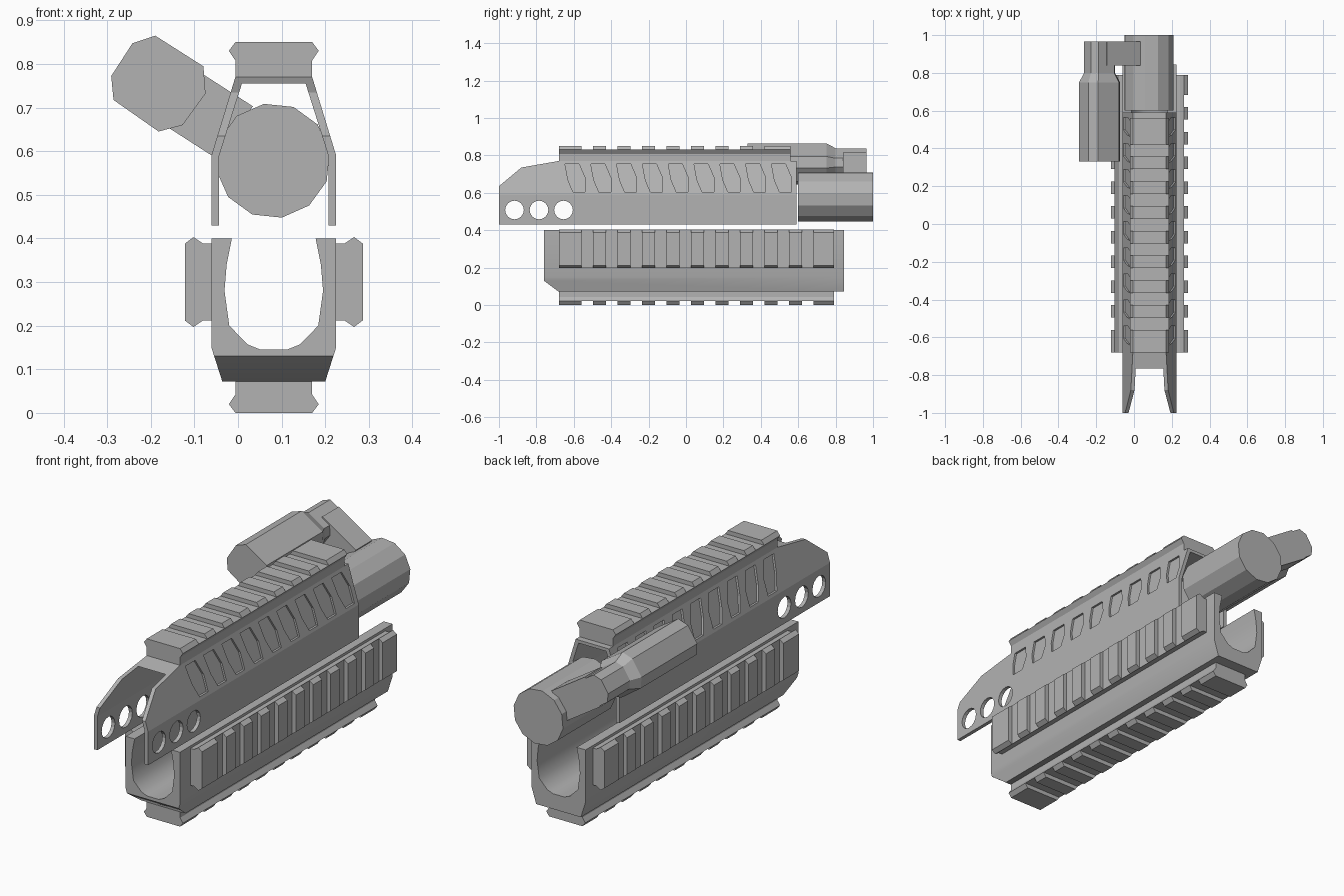
import bpy, bmesh, math
from mathutils import Vector

if "Cube" in bpy.data.objects:
    bpy.data.objects.remove(bpy.data.objects["Cube"])

CX = 0.082  # centre line of the assembly

grey = bpy.data.materials.new("mid_grey")
grey.use_nodes = True
grey.diffuse_color = (0.45, 0.45, 0.45, 1)
grey.node_tree.nodes["Principled BSDF"].inputs["Base Color"].default_value = grey.diffuse_color


def loft(bm, rings):
    """Skin a list of equal-length point rings and cap both ends."""
    rows = [[bm.verts.new(p) for p in ring] for ring in rings]
    for a, b in zip(rows, rows[1:]):
        for i in range(len(a)):
            j = (i + 1) % len(a)
            bm.faces.new((a[i], a[j], b[j], b[i]))
    bm.faces.new(rows[0][::-1])
    bm.faces.new(rows[-1])


def along_y(bm, outline, y0, y1):
    loft(bm, [[(x, y, z) for x, z in outline] for y in (y0, y1)])


def along_x(bm, outline, x0, x1):
    loft(bm, [[(x, y, z) for y, z in outline] for x in (x0, x1)])


def finish(bm, name):
    bmesh.ops.recalc_face_normals(bm, faces=bm.faces)
    mesh = bpy.data.meshes.new(name)
    bm.to_mesh(mesh)
    bm.free()
    mesh.materials.append(grey)
    obj = bpy.data.objects.new(name, mesh)
    bpy.context.collection.objects.link(obj)
    return obj


def activate(obj):
    bpy.ops.object.select_all(action='DESELECT')
    obj.select_set(True)
    bpy.context.view_layer.objects.active = obj


def carve(obj, bm, operation):
    cutter = finish(bm, "cutter")
    cutter.hide_render = True
    mod = obj.modifiers.new("carve", 'BOOLEAN')
    mod.operation, mod.object, mod.solver = operation, cutter, 'EXACT'
    activate(obj)
    bpy.ops.object.modifier_apply(modifier=mod.name)
    bpy.data.objects.remove(cutter)


def mirrored(half):
    """Half outline as (offset from centre, z), completed on the other side."""
    return [(CX + x, z) for x, z in half] + [(CX - x, z) for x, z in reversed(half)]


# Upper cover: folded sheet trimmed to its side outline
bm = bmesh.new()
outer = [(0.143, 0.43), (0.143, 0.59), (0.088, 0.77)]
inner = [(0.073, 0.755), (0.125, 0.59), (0.125, 0.43)]
section = ([(CX + x, z) for x, z in outer] + [(CX - x, z) for x, z in outer[::-1]]
           + [(CX - x, z) for x, z in inner[::-1]] + [(CX + x, z) for x, z in inner])
along_y(bm, section, -1.0, 0.59)
cover = finish(bm, "upper_cover")
bm = bmesh.new()
along_x(bm, [(-1.1, 0.3), (-1.0, 0.3), (-1.0, 0.635), (-0.88, 0.735), (-0.68, 0.77),
             (-0.68, 0.9), (-1.1, 0.9)], -0.5, 0.6)
carve(cover, bm, 'DIFFERENCE')

# Round holes and slanted vent pockets in the cover
bm = bmesh.new()
for k in range(3):
    ring = [(-0.917 + 0.131 * k + 0.05 * math.cos(t * math.pi / 8),
             0.508 + 0.05 * math.sin(t * math.pi / 8)) for t in range(16)]
    along_x(bm, ring, -0.3, 0.5)
vent = [(0, 0.754), (0.075, 0.754), (0.107, 0.68), (0.107, 0.604), (0.043, 0.604), (0.016, 0.668)]
for side in (-1, 1):
    for k in range(9):
        loft(bm, [[(CX + side * (0.143 - (z - 0.59) * 0.3056 + d), -0.647 + 0.138 * k + y, z)
                   for y, z in vent] for d in (-0.01, 0.05)])
carve(cover, bm, 'DIFFERENCE')

# Lower handguard: open trough with a chamfered nose
bm = bmesh.new()
outer = [(0.143, 0.40), (0.143, 0.15), (0.118, 0.072)]
inner = [(0.03, 0.145), (0.06, 0.157), (0.102, 0.2), (0.113, 0.28), (0.108, 0.34), (0.096, 0.40)]
section = mirrored(outer) + [(CX - x, z) for x, z in inner[::-1]] + [(CX + x, z) for x, z in inner]
along_y(bm, section, -0.76, 0.845)
guard = finish(bm, "lower_handguard")
bm = bmesh.new()
along_x(bm, [(-0.9, 0.13), (-0.76, 0.13), (-0.68, 0.07), (-0.68, 0), (-0.9, 0)], -0.5, 0.6)
carve(guard, bm, 'DIFFERENCE')
activate(guard)
bpy.ops.object.shade_smooth_by_angle(angle=math.radians(40))


# Accessory rails: dovetail bar with raised cross teeth
def rail(name, base, angle, y0, y1, gaps):
    c, s = math.cos(angle), math.sin(angle)

    def place(profile):
        return [(base[0] + u * c - h * s, base[1] + u * s + h * c) for u, h in profile]

    bar = place([(-0.088, -0.005), (0.088, -0.005), (0.088, 0.038), (0.103, 0.06),
                 (-0.103, 0.06), (-0.088, 0.038)])
    tooth = place([(-0.103, 0.06), (0.103, 0.06), (0.088, 0.08), (-0.088, 0.08)])
    bm = bmesh.new()
    along_y(bm, bar, y0, y1)
    start = y0
    for k in range(gaps + 1):
        stop = y0 + 0.12 + 0.131 * k if k < gaps else y1
        along_y(bm, tooth, start, stop)
        start = stop + 0.064
    finish(bm, name)


rail("top_rail", (CX, 0.77), 0, -0.68, 0.56, 8)
rail("bottom_rail", (CX, 0.08), math.pi, -0.68, 0.79, 10)
rail("left_rail", (CX + 0.124, 0.30), -math.pi / 2, -0.68, 0.79, 10)
rail("right_rail", (CX - 0.124, 0.30), math.pi / 2, -0.68, 0.79, 10)


# Rear tube
def ring(cx, cz, radius, degrees):
    return [(cx + radius * math.cos(math.radians(a)), cz + radius * math.sin(math.radians(a)))
            for a in degrees]


bm = bmesh.new()
along_y(bm, ring(0.08, 0.578, 0.132, range(9, 369, 30)), 0.6, 1.0)
finish(bm, "rear_tube")

# Side handle with a stepped-down neck
HX, HZ = -0.182, 0.755
corners = (21, 94, 123, 171, 200, 270, 300, 348)
bm = bmesh.new()
loft(bm, [[(x, y, z) for x, z in ring(HX, HZ, r, corners)]
          for y, r in ((0.33, 0.11), (0.75, 0.11), (0.8, 0.083), (0.965, 0.083))])
finish(bm, "side_handle")

# Slanted arm joining the handle to the tube
bm = bmesh.new()
run, up = Vector((0.84, -0.54)), Vector((0.54, 0.84))
start = Vector((HX, HZ))
along_y(bm, [tuple(start + run * a + up * b) for a, b in
             ((0, -0.073), (0.21, -0.073), (0.21, 0.073), (0, 0.073))], 0.84, 0.965)
finish(bm, "handle_arm")
